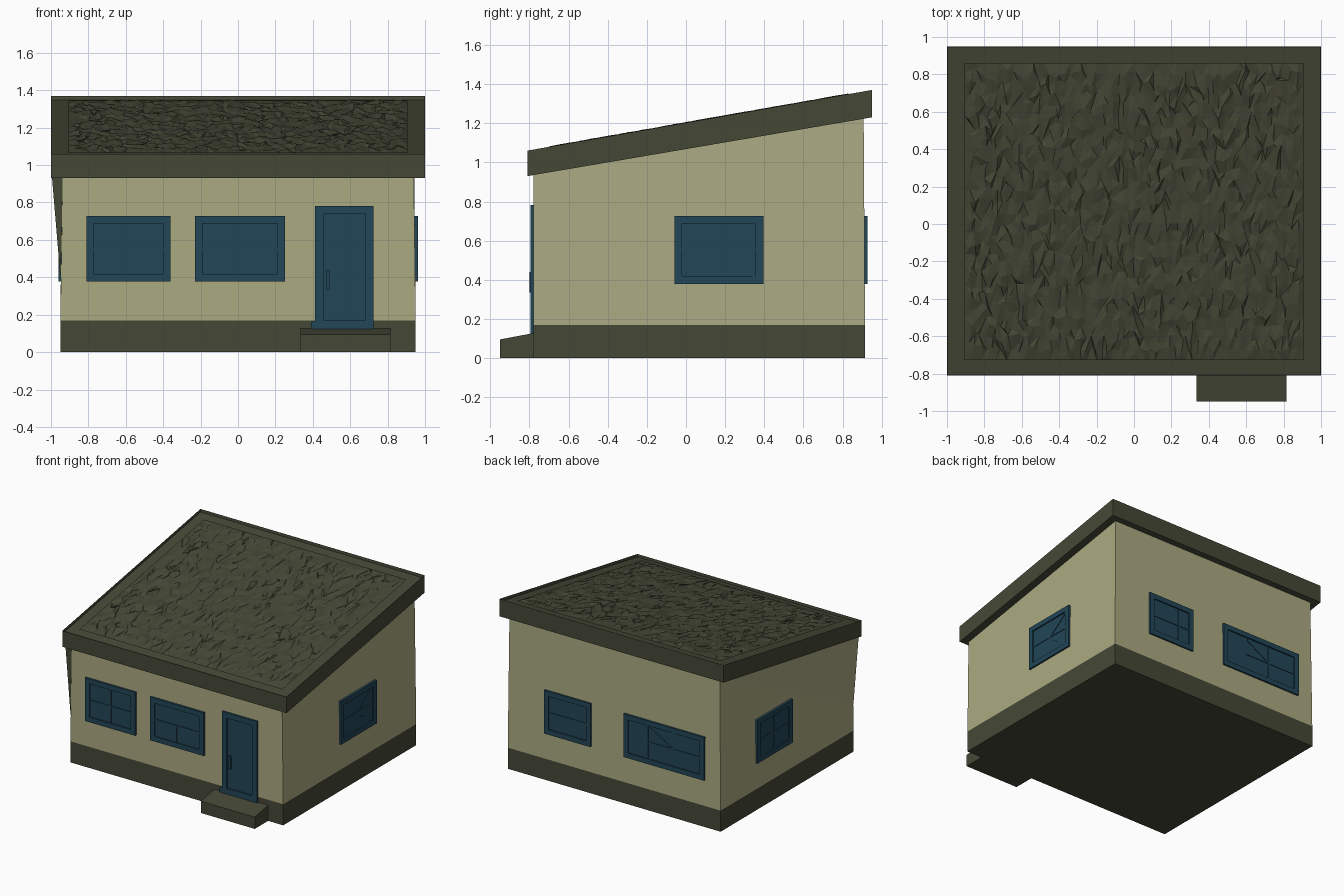
import bpy, bmesh, random
from mathutils import Vector

if "Cube" in bpy.data.objects:
    bpy.data.objects.remove(bpy.data.objects["Cube"])

random.seed(4)


def material(name, rgb):
    m = bpy.data.materials.new(name)
    m.diffuse_color = (*rgb, 1)
    m.use_nodes = True
    m.node_tree.nodes["Principled BSDF"].inputs["Base Color"].default_value = m.diffuse_color
    return m


OLIVE = material("dark olive", (0.060, 0.064, 0.037))
CREAM = material("cream wall", (0.41, 0.405, 0.225))
BLUE = material("deep blue", (0.016, 0.061, 0.096))


def finish(name, bm, *mats):
    bmesh.ops.recalc_face_normals(bm, faces=bm.faces)
    me = bpy.data.meshes.new(name)
    bm.to_mesh(me)
    bm.free()
    for m in mats:
        me.materials.append(m)
    ob = bpy.data.objects.new(name, me)
    bpy.context.collection.objects.link(ob)
    return ob


def hexa(bm, bottom, top):
    """Closed block between two four-cornered loops."""
    b = [bm.verts.new(p) for p in bottom]
    t = [bm.verts.new(p) for p in top]
    bm.faces.new(b)
    top_face = bm.faces.new(t)
    for i in range(4):
        j = (i + 1) % 4
        bm.faces.new((b[i], b[j], t[j], t[i]))
    return top_face


def rect(x0, x1, y0, y1, z):
    """Rectangle loop; z is a function of y."""
    return [(x, y, z(y)) for x, y in ((x0, y0), (x1, y0), (x1, y1), (x0, y1))]


def under(y):
    return 0.93 + (y + 0.81) * 0.30 / 1.76


def over(y):
    return 1.06 + (y + 0.81) * 0.31 / 1.76


# plinth
bm = bmesh.new()
hexa(bm, rect(-0.95, 0.95, -0.78, 0.915, lambda y: 0),
     rect(-0.95, 0.95, -0.78, 0.915, lambda y: 0.17))
finish("plinth", bm, OLIVE)

# walls, slightly tapering up to the sloping roof
bm = bmesh.new()
hexa(bm, rect(-0.95, 0.95, -0.78, 0.915, lambda y: 0.17),
     rect(-0.937, 0.94, -0.78, 0.908, lambda y: under(y) + 0.01))
finish("walls", bm, CREAM)

# wedge flaring out of the left wall, with a dark front
bm = bmesh.new()
a, b, c, d = [bm.verts.new(p) for p in (
    (-0.948, -0.78, 0.38), (-0.995, -0.78, 0.94),
    (-0.937, -0.78, 0.94), (-0.937, 0.908, 1.23))]
for tri in ((a, b, c), (a, b, d), (b, c, d), (a, c, d)):
    bm.faces.new(tri)
ob = finish("left_wall_flare", bm, CREAM, OLIVE)
for p in ob.data.polygons:
    p.material_index = int(abs(p.normal.y) > 0.9)

# roof slab with a sunken field inside the rim
bm = bmesh.new()
top = hexa(bm, rect(-1, 1, -0.81, 0.95, under), rect(-1, 1, -0.81, 0.95, over))
bmesh.ops.inset_region(bm, faces=[top], thickness=0.092)
bmesh.ops.inset_region(bm, faces=[top], thickness=0.004)
for v in top.verts:
    v.co.z -= 0.022
finish("roof", bm, OLIVE)

# rough thatch: jittered grid stretched down the slope
bm = bmesh.new()
NX, NY = 64, 28
x0, x1, y0, y1 = -0.905, 0.905, -0.728, 0.86
grid = []
for i in range(NX + 1):
    row = []
    for j in range(NY + 1):
        x = x0 + (x1 - x0) * i / NX
        y = y0 + (y1 - y0) * j / NY
        dz = -0.010
        if 0 < i < NX and 0 < j < NY:
            x += random.uniform(-0.010, 0.010)
            y += random.uniform(-0.024, 0.024)
            dz = random.uniform(-0.014, 0.004)
        row.append(bm.verts.new((x, y, over(y) + dz)))
    grid.append(row)
for i in range(NX):
    for j in range(NY):
        p, q = grid[i][j], grid[i + 1][j]
        r, s = grid[i + 1][j + 1], grid[i][j + 1]
        if random.random() < 0.5:
            tris = ((p, q, r), (p, r, s))
        else:
            tris = ((p, q, s), (q, r, s))
        for t in tris:
            bm.faces.new(t)
finish("roof_thatch", bm, OLIVE)

# door step, rising slightly towards the door
bm = bmesh.new()
hexa(bm, rect(0.335, 0.815, -0.95, -0.77, lambda y: 0),
     rect(0.335, 0.815, -0.95, -0.77, lambda y: 0.095 + (y + 0.95) * 0.19))
finish("door_step", bm, OLIVE)

# wall sides: origin, direction along the wall, outward direction
SIDES = {
    "front": (Vector((0, -0.78, 0)), Vector((1, 0, 0)), Vector((0, -1, 0))),
    "back": (Vector((0, 0.911, 0)), Vector((1, 0, 0)), Vector((0, 1, 0))),
    "right": (Vector((0.946, 0, 0)), Vector((0, 1, 0)), Vector((1, 0, 0))),
    "left": (Vector((-0.945, 0, 0)), Vector((0, 1, 0)), Vector((-1, 0, 0))),
}


def plate(bm, side, corners, depth):
    """Block standing off a wall, outlined by four (along, height) corners."""
    o, u, n = SIDES[side]
    at = [o + u * s + Vector((0, 0, z)) for s, z in corners]
    hexa(bm, [p - n * 0.015 for p in at], [p + n * depth for p in at])


def box(bm, side, u0, u1, z0, z1, depth):
    plate(bm, side, ((u0, z0), (u1, z0), (u1, z1), (u0, z1)), depth)


def bar(bm, side, u0, z0, u1, z1, depth=0.010, w=0.006):
    d = Vector((u1 - u0, z1 - z0)).normalized() * w
    nx, nz = -d.y, d.x
    plate(bm, side, ((u0 - nx, z0 - nz), (u1 - nx, z1 - nz),
                     (u1 + nx, z1 + nz), (u0 + nx, z0 + nz)), depth)


def framed(bm, side, u0, u1, z0, z1, f, depth=0.016):
    """Pane with a raised frame around it."""
    box(bm, side, u0 + f, u1 - f, z0 + f, z1 - f, 0.005)
    box(bm, side, u0, u0 + f, z0, z1, depth)
    box(bm, side, u1 - f, u1, z0, z1, depth)
    box(bm, side, u0 + f, u1 - f, z0, z0 + f, depth)
    box(bm, side, u0 + f, u1 - f, z1 - f, z1, depth)


# windows: name, side, extent, glazing bars
WINDOWS = (
    ("front_left_window", "front", -0.81, -0.36,
     ((-0.77, 0.55, -0.40, 0.55), (-0.585, 0.42, -0.585, 0.685))),
    ("front_middle_window", "front", -0.23, 0.25,
     ((-0.19, 0.55, 0.21, 0.55), (0.0, 0.42, 0.0, 0.55))),
    ("right_window", "right", -0.06, 0.395,
     ((-0.02, 0.555, 0.355, 0.555), (0.18, 0.56, 0.35, 0.685),
      (0.16, 0.55, 0.35, 0.42))),
    ("left_window", "left", 0.01, 0.46,
     ((0.05, 0.55, 0.42, 0.55), (0.235, 0.42, 0.235, 0.685))),
    ("back_wide_window", "back", -0.81, -0.09,
     ((-0.77, 0.55, -0.30, 0.55), (-0.53, 0.42, -0.53, 0.685),
      (-0.30, 0.42, -0.30, 0.685), (-0.53, 0.55, -0.32, 0.67))),
    ("back_small_window", "back", 0.205, 0.62,
     ((0.245, 0.55, 0.58, 0.55), (0.34, 0.42, 0.34, 0.685))),
)
for name, side, u0, u1, bars in WINDOWS:
    bm = bmesh.new()
    framed(bm, side, u0, u1, 0.378, 0.727, 0.04)
    for s in bars:
        bar(bm, side, *s)
    finish(name, bm, BLUE)

# door with frame, threshold and handle
bm = bmesh.new()
framed(bm, "front", 0.413, 0.725, 0.13, 0.782, 0.043)
box(bm, "front", 0.39, 0.725, 0.12, 0.165, 0.014)
finish("door", bm, BLUE)
bm = bmesh.new()
box(bm, "front", 0.47, 0.492, 0.335, 0.44, 0.02)
finish("door_handle", bm, BLUE)
